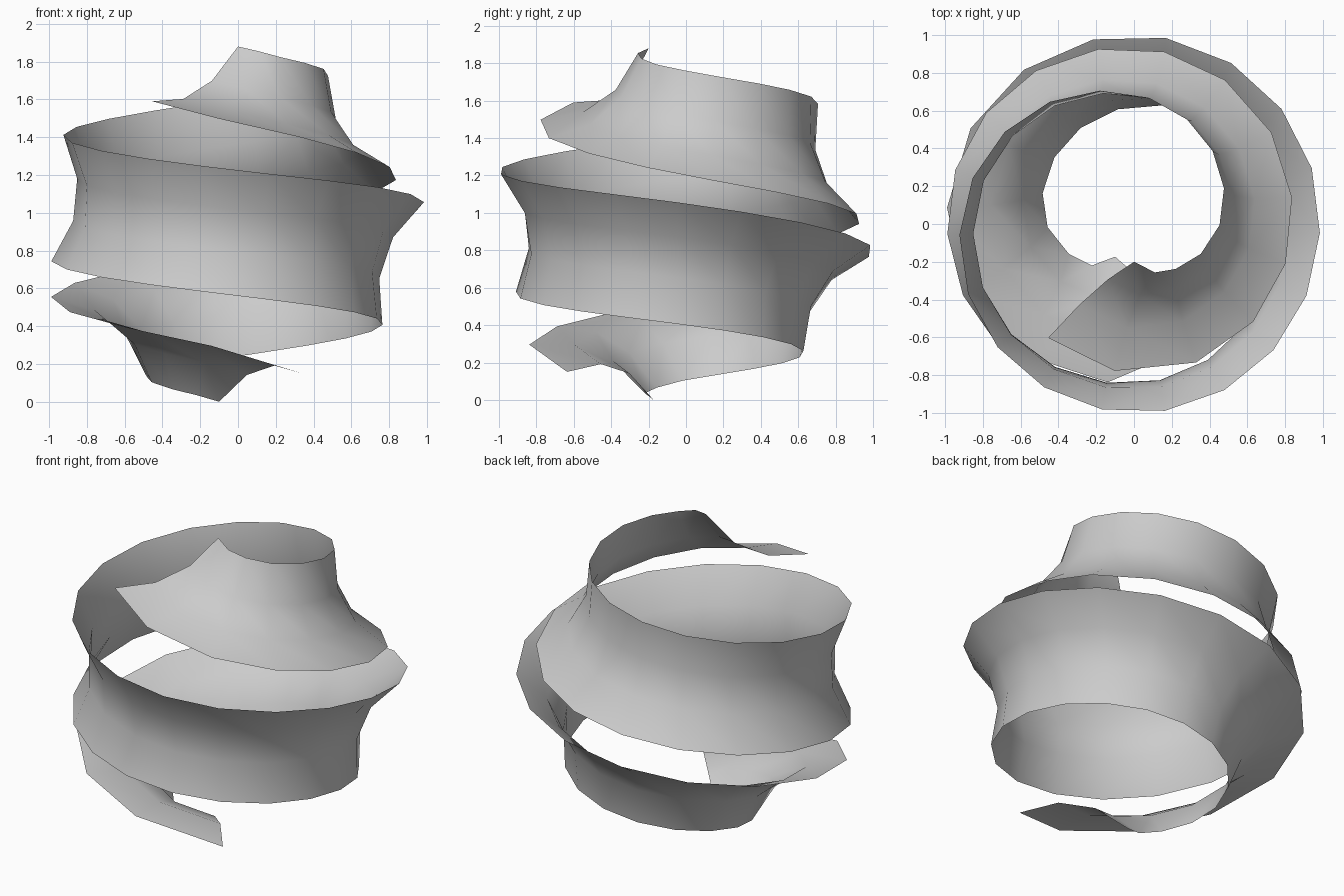
import bpy, bmesh, math
from mathutils import Vector

if "Cube" in bpy.data.objects:
    bpy.data.objects.remove(bpy.data.objects["Cube"])

# Rails of the peel: (angle in degrees clockwise from the front, radius, height)
LOWER = [(30, .20, 0), (42, .297, .03), (57, .347, .05), (76, .42, .085), (96, .48, .115),
         (120, .533, .15), (180, .625, .24), (270, .76, .40), (360, .91, .56),
         (450, .99, .75), (540, .935, .97), (630, .84, 1.2), (720, .79, 1.475), (757, .755, 1.59)]
UPPER = [(-28, .72, .15), (2, .83, .27), (30, .89, .36), (90, .99, .54), (180, 1, .80),
         (270, .985, 1.05), (360, 1, 1.225), (450, .92, 1.42), (540, .69, 1.61),
         (630, .455, 1.76), (674, .332, 1.82), (693, .29, 1.85), (720, .20, 1.88)]
# Slant of the cross-section: how far the lower rail runs ahead of the upper one
SLANT = [(1, 58), (22, 40), (44, 26), (63, 24), (110, 12), (180, 4), (370, 0),
         (557, 4), (603, 11), (655, 15), (682, 17), (706, 29), (738.5, 37)]


def sample(keys, t):
    """Smooth cubic interpolation through keys."""
    n = len(keys)
    t = min(max(t, keys[0][0]), keys[-1][0])
    i = max(k for k in range(n - 1) if keys[k][0] <= t)
    h = keys[i + 1][0] - keys[i][0]
    f = (t - keys[i][0]) / h

    def slope(k, c):
        a, b = keys[max(k - 1, 0)], keys[min(k + 1, n - 1)]
        return (b[c] - a[c]) / (b[0] - a[0])
    return [(2*f**3 - 3*f**2 + 1) * keys[i][c] + (3*f**2 - 2*f**3) * keys[i + 1][c]
            + h * ((f**3 - 2*f**2 + f) * slope(i, c) + (f**3 - f**2) * slope(i + 1, c))
            for c in range(1, len(keys[0]))]


def rail_point(keys, t):
    r, z = sample(keys, t)
    a = math.radians(t)
    return Vector((-r * math.sin(a), -r * math.cos(a), z)), r, z


# Spiral ribbon: four points across, bowed inwards
STEPS, BOW = 34, .095
bm = bmesh.new()
rows = []
for s in range(STEPS + 1):
    v = 2 * s / STEPS - 1
    m = 369.75 + 368.75 * (.88 * v + .12 * v**3)
    d = sample(SLANT, m)[0] / 2
    low, r0, z0 = rail_point(LOWER, m + d)
    up, r1, z1 = rail_point(UPPER, m - d)
    a = math.radians(m)
    out = Vector((-math.sin(a), -math.cos(a), 0))
    bow = out * (z0 - z1) + Vector((0, 0, r1 - r0))
    bow = bow.normalized() * BOW
    rows.append([bm.verts.new(p) for p in
                 (low, low.lerp(up, 1/3) + bow, low.lerp(up, 2/3) + bow, up)])
for a, b in zip(rows, rows[1:]):
    for j in range(3):
        bm.faces.new((a[j], a[j + 1], b[j + 1], b[j])).smooth = True
bmesh.ops.recalc_face_normals(bm, faces=bm.faces)

mesh = bpy.data.meshes.new("spiral_peel")
bm.to_mesh(mesh)
bm.free()
peel = bpy.data.objects.new("spiral_peel", mesh)
bpy.context.collection.objects.link(peel)
